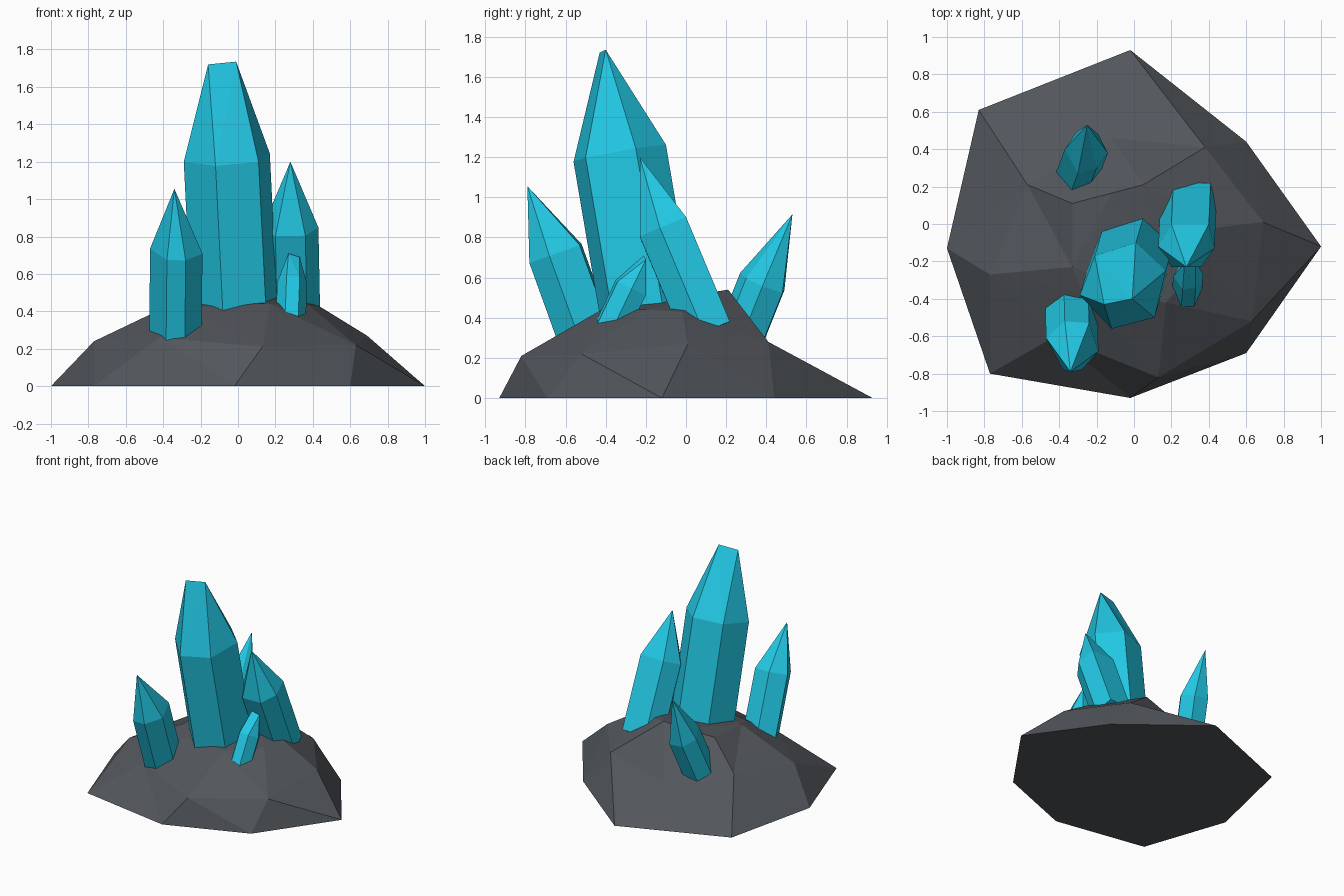
import bpy, bmesh
from mathutils import Vector

if "Cube" in bpy.data.objects:
    bpy.data.objects.remove(bpy.data.objects["Cube"])


def material(name, color):
    m = bpy.data.materials.new(name)
    m.diffuse_color = (*color, 1)
    m.use_nodes = True
    m.node_tree.nodes["Principled BSDF"].inputs["Base Color"].default_value = m.diffuse_color
    return m


CYAN = material("cyan_crystal", (0.016, 0.58, 0.78))
GREY = material("dark_rock", (0.085, 0.093, 0.105))


def loft(name, rings, mat, tips=None):
    """Skin equal-sized rings, cap both ends or close the top on tip points."""
    bm = bmesh.new()
    vs = [[bm.verts.new(p) for p in ring] for ring in rings]
    n = len(vs[0])
    bm.faces.new(vs[0][::-1])
    for lo, hi in zip(vs, vs[1:]):
        for i in range(n):
            j = (i + 1) % n
            bm.faces.new((lo[i], lo[j], hi[j], hi[i]))
    top = vs[-1]
    if tips:
        tv = [bm.verts.new(t) for t in tips]
        # each shoulder corner runs to its nearest tip point
        near = [min(tv, key=lambda t: (t.co - v.co).length) for v in top]
        for i in range(n):
            j = (i + 1) % n
            f = [top[i], top[j], near[j]]
            if near[i] is not near[j]:
                f.append(near[i])
            bm.faces.new(f)
    else:
        bm.faces.new(top)
    bmesh.ops.triangulate(bm, faces=[f for f in bm.faces if len(f.verts) > 3])
    bmesh.ops.recalc_face_normals(bm, faces=bm.faces)
    me = bpy.data.meshes.new(name)
    bm.to_mesh(me)
    bm.free()
    me.materials.append(mat)
    ob = bpy.data.objects.new(name, me)
    bpy.context.collection.objects.link(ob)
    return ob


def crystal(name, outline, z, lean, depth, tips):
    """Hexagonal prism leaning by (dx, dy) per unit z, with a pointed top."""
    cx = sum(p[0] for p in outline) / len(outline)
    cy = sum(p[1] for p in outline) / len(outline)
    lx, ly = lean
    shoulder = [Vector((x, y, z - (x - cx) * lx - (y - cy) * ly)) for x, y in outline]
    drop = Vector((lx, ly, 1)) * depth
    foot = [v - drop for v in shoulder]
    return loft(name, [foot, shoulder], CYAN, tips)


# Rock mound: ground outline, mid ridge, upper rim
ground = [(-1, -.13, 0), (-.77, -.80, 0), (-.02, -.93, 0), (.6, -.69, 0),
          (1, -.12, 0), (.6, .44, 0), (-.02, .93, 0), (-.83, .61, 0)]
ridge = [(-.77, -.27, .24), (-.42, -.6, .26), (.13, -.82, .21), (.63, -.52, .22),
         (.69, .01, .27), (.38, .41, .28), (-.12, .46, .21), (-.57, .21, .29)]
rim = [(-.33, -.23, .45), (-.28, -.36, .42), (.17, -.42, .44), (.37, -.2, .44),
       (.43, -.02, .43), (.05, .21, .54), (-.12, .165, .51), (-.33, .11, .475)]
loft("rock_base", [ground, ridge, rim], GREY)

# Crystals: shoulder outline, shoulder height, lean, depth, tip points
crystal("main_crystal",
        [(-.29, -.38), (-.12, -.56), (.11, -.5), (.17, -.25), (.01, -.1), (-.21, -.17)],
        1.22, (-.05, -.17), .88, [(-.16, -.43, 1.72), (-.01, -.4, 1.735)])
crystal("front_left_crystal",
        [(-.47, -.61), (-.38, -.78), (-.28, -.78), (-.19, -.68), (-.24, -.53), (-.37, -.52)],
        .72, (.01, -.36), .48, [(-.34, -.79, 1.055)])
crystal("right_crystal",
        [(.13, -.12), (.2, -.23), (.36, -.23), (.43, -.13), (.4, 0), (.2, 0)],
        .85, (-.02, -.42), .52, [(.28, -.23, 1.2)])
crystal("small_front_right_crystal",
        [(.21, -.28), (.26, -.35), (.33, -.34), (.37, -.27), (.33, -.2), (.25, -.2)],
        .55, (.04, .48), .27, [(.27, -.21, .71), (.33, -.2, .69)])
crystal("back_left_crystal",
        [(-.37, .4), (-.3, .27), (-.2, .3), (-.14, .38), (-.19, .48), (-.31, .49)],
        .57, (.15, .4), .34, [(-.25, .53, .915)])
